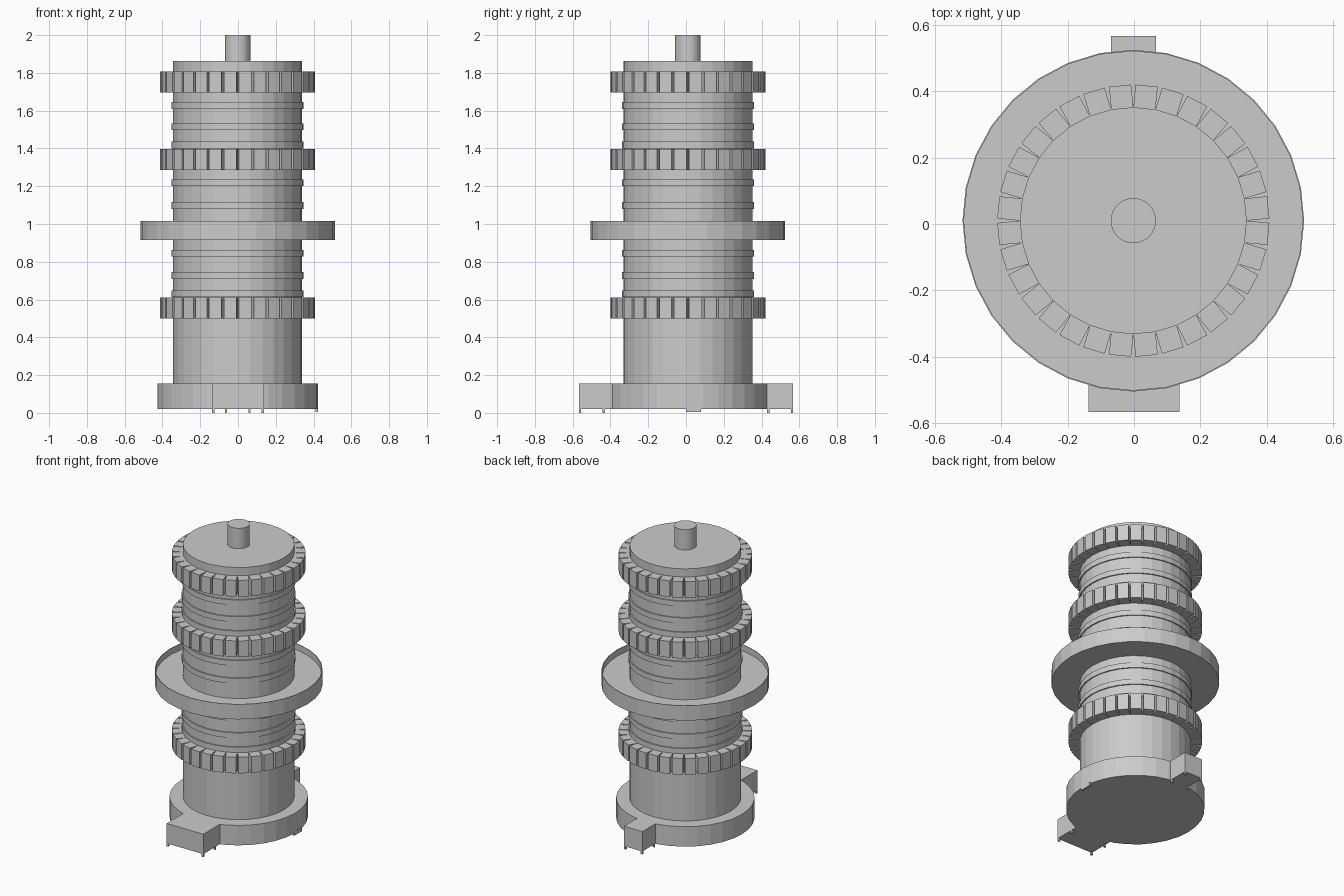
import bpy, bmesh, math
from mathutils import Matrix, Vector

if "Cube" in bpy.data.objects:
    bpy.data.objects.remove(bpy.data.objects["Cube"])

CX, CY, N = -0.002, 0.01, 32      # tower axis and side count


def finish(name, bm):
    bmesh.ops.recalc_face_normals(bm, faces=bm.faces)
    me = bpy.data.meshes.new(name)
    bm.to_mesh(me)
    bm.free()
    ob = bpy.data.objects.new(name, me)
    bpy.context.collection.objects.link(ob)
    return ob


def lathe(name, profile, closed=False):
    """Turn (radius, z) points around the tower axis."""
    bm = bmesh.new()
    rings = [[bm.verts.new((CX + r * math.cos(2 * math.pi * i / N),
                            CY + r * math.sin(2 * math.pi * i / N), z))
              for i in range(N)] for r, z in profile]
    pairs = list(zip(rings, rings[1:]))
    if closed:
        pairs.append((rings[-1], rings[0]))
    else:
        bm.faces.new(rings[0])
        bm.faces.new(rings[-1])
    for a, b in pairs:
        for i in range(N):
            j = (i + 1) % N
            bm.faces.new((a[i], a[j], b[j], b[i]))
    return finish(name, bm)


def add_box(bm, lo, hi, turn=Matrix()):
    lo, hi = Vector(lo), Vector(hi)
    m = turn @ Matrix.Translation((lo + hi) / 2) @ Matrix.Diagonal((*(hi - lo), 1))
    bmesh.ops.create_cube(bm, size=1, matrix=m)


def boxes(name, spans):
    bm = bmesh.new()
    for lo, hi in spans:
        add_box(bm, lo, hi)
    return finish(name, bm)


# Round base, column and top post
lathe("base_disc", [(0.425, 0.02), (0.425, 0.155)])
lathe("column", [(0.342, 0.15), (0.342, 1.862)])
lathe("top_post", [(0.068, 1.86), (0.068, 2.0)])

# Raised bands around the column
for k, z in enumerate((0.613, 0.71, 0.827, 1.08, 1.2, 1.4, 1.497, 1.61)):
    lathe(f"band_{k + 1}", [(0.335, z), (0.35, z), (0.35, z + 0.036), (0.335, z + 0.036)], True)

# Shallow tray with a thin rim
lathe("tray", [(0.335, 0.915), (0.515, 0.915), (0.515, 1.017), (0.511, 1.017),
               (0.511, 0.975), (0.335, 0.975)], True)

# Toothed rings
for k, z in enumerate((0.5, 1.287, 1.697)):
    bm = bmesh.new()
    for i in range(N):
        turn = Matrix.Translation((CX, CY, 0)) @ Matrix.Rotation(2 * math.pi * (i + 0.5) / N, 4, 'Z')
        add_box(bm, (0.335, -0.0335, z), (0.409, 0.0335, z + 0.11), turn)
    finish(f"toothed_ring_{k + 1}", bm)

# Tabs on the base
boxes("front_tab", [((-0.137, -0.567, 0.02), (0.137, -0.35, 0.155))])
boxes("back_tab", [((-0.07, 0.35, 0.02), (0.067, 0.567, 0.155))])

# Small feet under the tabs and the side of the base
p = 0.012
feet = []
for x0, x1, y0, y1 in ((-0.137, 0.137, -0.567, -0.43), (-0.07, 0.067, 0.43, 0.567)):
    for x in (x0, x1 - p):
        for y in (y0, y1 - p):
            feet.append(((x, y, 0), (x + p, y + p, 0.03)))
feet.append(((0.41, 0.0, 0.005), (0.423, 0.08, 0.03)))
boxes("feet", feet)
